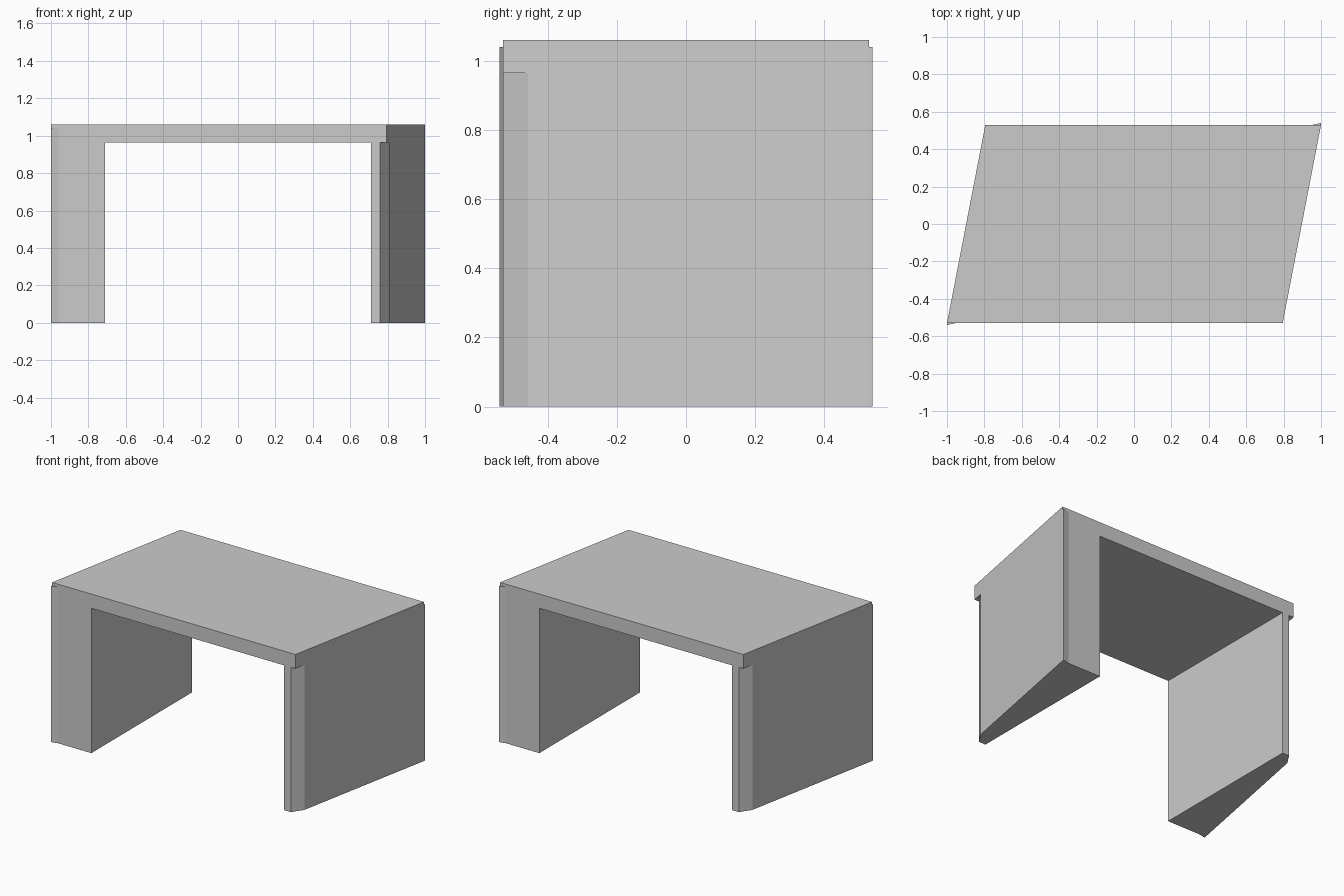
import bpy
import bmesh

cube = bpy.data.objects.get("Cube")
if cube:
    bpy.data.objects.remove(cube, do_unlink=True)

TOP, UNDER, FLARE_TOP = 1.06, 0.965, 1.04

grey = bpy.data.materials.new("light grey")
grey.use_nodes = True
colour = (0.6, 0.6, 0.6, 1)
grey.diffuse_color = colour
grey.node_tree.nodes["Principled BSDF"].inputs["Base Color"].default_value = colour


def prism(name, outline, low, high):
    """Extrude a flat outline straight up from low to high."""
    bm = bmesh.new()
    face = bm.faces.new([bm.verts.new((x, y, low)) for x, y in outline])
    extruded = bmesh.ops.extrude_face_region(bm, geom=[face])
    for v in extruded["geom"]:
        if isinstance(v, bmesh.types.BMVert):
            v.co.z = high
    bmesh.ops.recalc_face_normals(bm, faces=bm.faces)
    mesh = bpy.data.meshes.new(name)
    bm.to_mesh(mesh)
    bm.free()
    mesh.materials.append(grey)
    obj = bpy.data.objects.new(name, mesh)
    bpy.context.collection.objects.link(obj)
    return obj


def turned(outline, sign):
    """Half turn about the vertical axis when sign is -1."""
    return [(x * sign, y * sign) for x, y in outline]


# Slanted table top
half_top = [(-1, -0.53), (0.795, -0.53)]
prism("table_top", half_top + turned(half_top, -1), UNDER, TOP)

# Wedge legs with a chamfered thin end and a small flare at the wide end
leg = [(0.71, -0.53), (0.76, -0.53), (0.809, -0.457),
       (1, 0.53), (1, 0.54), (0.955, 0.53), (0.71, 0.53)]
flare = [(1, 0.53), (1, 0.54), (0.955, 0.53)]
for side, sign in (("left", 1), ("right", -1)):
    prism(side + "_leg", turned(leg, sign), 0, UNDER)
    prism(side + "_corner_flare", turned(flare, sign), UNDER, FLARE_TOP)
